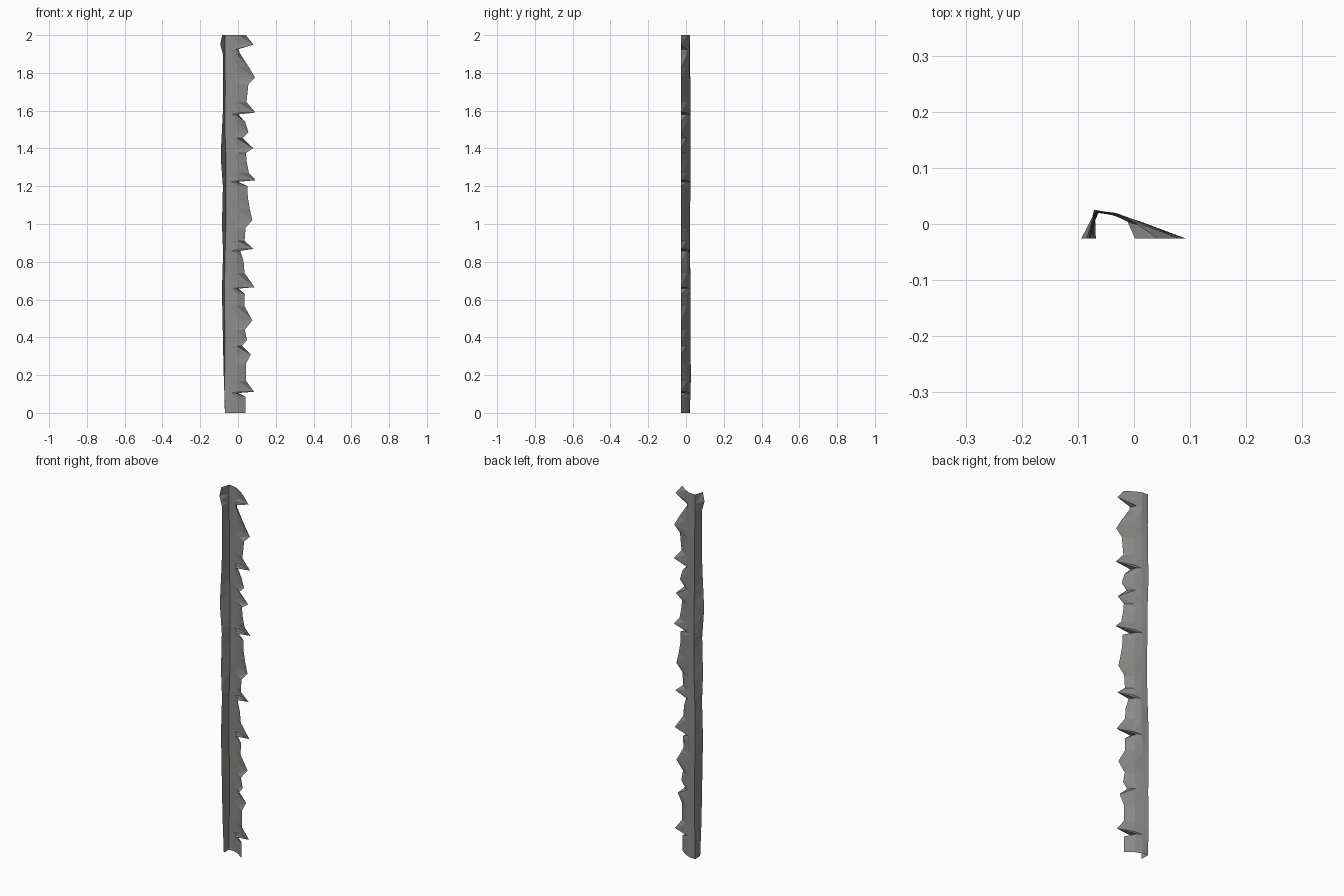
import bpy, bmesh, random

if "Cube" in bpy.data.objects:
    bpy.data.objects.remove(bpy.data.objects["Cube"])
random.seed(4)

# ragged right edge: height -> x of the torn rim (spikes and notches)
RIM = [(0, .04), (.085, .04), (.105, .002), (.112, .085), (.17, .042), (.26, .042),
       (.31, .068), (.355, .022), (.385, .047), (.44, .036), (.49, .076), (.565, .034),
       (.63, .036), (.658, .002), (.665, .087), (.74, .035), (.80, .03), (.858, .012),
       (.868, .082), (.91, .035), (.98, .04), (1.02, .076), (1.08, .062), (1.14, .052),
       (1.2, .05), (1.223, .002), (1.232, .093), (1.27, .058), (1.33, .046), (1.375, .042),
       (1.402, .08), (1.455, .025), (1.485, .055), (1.54, .038), (1.58, .002),
       (1.59, .092), (1.645, .045), (1.74, .055), (1.775, .09), (1.83, .058), (1.9, .012),
       (1.925, .002), (1.95, .082), (2.0, .042)]
# wavy left rim
LEFT = [(0, -.068), (.2, -.076), (.4, -.08), (.65, -.085), (.85, -.079), (1.0, -.085),
        (1.2, -.08), (1.36, -.092), (1.6, -.08), (1.9, -.08), (1.95, -.094), (2.0, -.084)]
FLOOR = -.026


def sample(table, z):
    for (z0, a), (z1, b) in zip(table, table[1:]):
        if z <= z1:
            return a + (b - a) * (z - z0) / (z1 - z0)
    return table[-1][1]


def wobble(low, high, step=.17):
    return [(i * step, random.uniform(low, high)) for i in range(int(2 / step) + 3)]


ridge_x, ridge_y = wobble(-.072, -.062), wobble(.019, .026)
shoulder_x, shoulder_y = wobble(-.045, -.03), wobble(.015, .021)

# bent sheet: left wall, ridge, shoulder, slope, torn rim
bm = bmesh.new()
rows = []
for z, rim in RIM:
    t = rim / .093
    points = [(sample(LEFT, z), FLOOR),
              (sample(ridge_x, z), sample(ridge_y, z)),
              (sample(shoulder_x, z), sample(shoulder_y, z)),
              (-.012 + .022 * t, .004 + .001 * t),
              (rim, FLOOR)]
    rows.append([bm.verts.new((x, y, z)) for x, y in points])

for k, (lo, hi) in enumerate(zip(rows, rows[1:])):
    rising = RIM[k + 1][1] > RIM[k][1]
    for i in range(4):
        a, b, c, d = lo[i], hi[i], hi[i + 1], lo[i + 1]
        if rising:
            bm.faces.new((a, b, c))
            bm.faces.new((a, c, d))
        else:
            bm.faces.new((a, b, d))
            bm.faces.new((b, c, d))

mesh = bpy.data.meshes.new("torn_edge_strip")
bm.to_mesh(mesh)
bm.free()
strip = bpy.data.objects.new("torn_edge_strip", mesh)
bpy.context.collection.objects.link(strip)

grey = bpy.data.materials.new("mid grey")
grey.diffuse_color = (.26, .26, .255, 1)
grey.use_nodes = True
grey.node_tree.nodes["Principled BSDF"].inputs["Base Color"].default_value = grey.diffuse_color
mesh.materials.append(grey)
